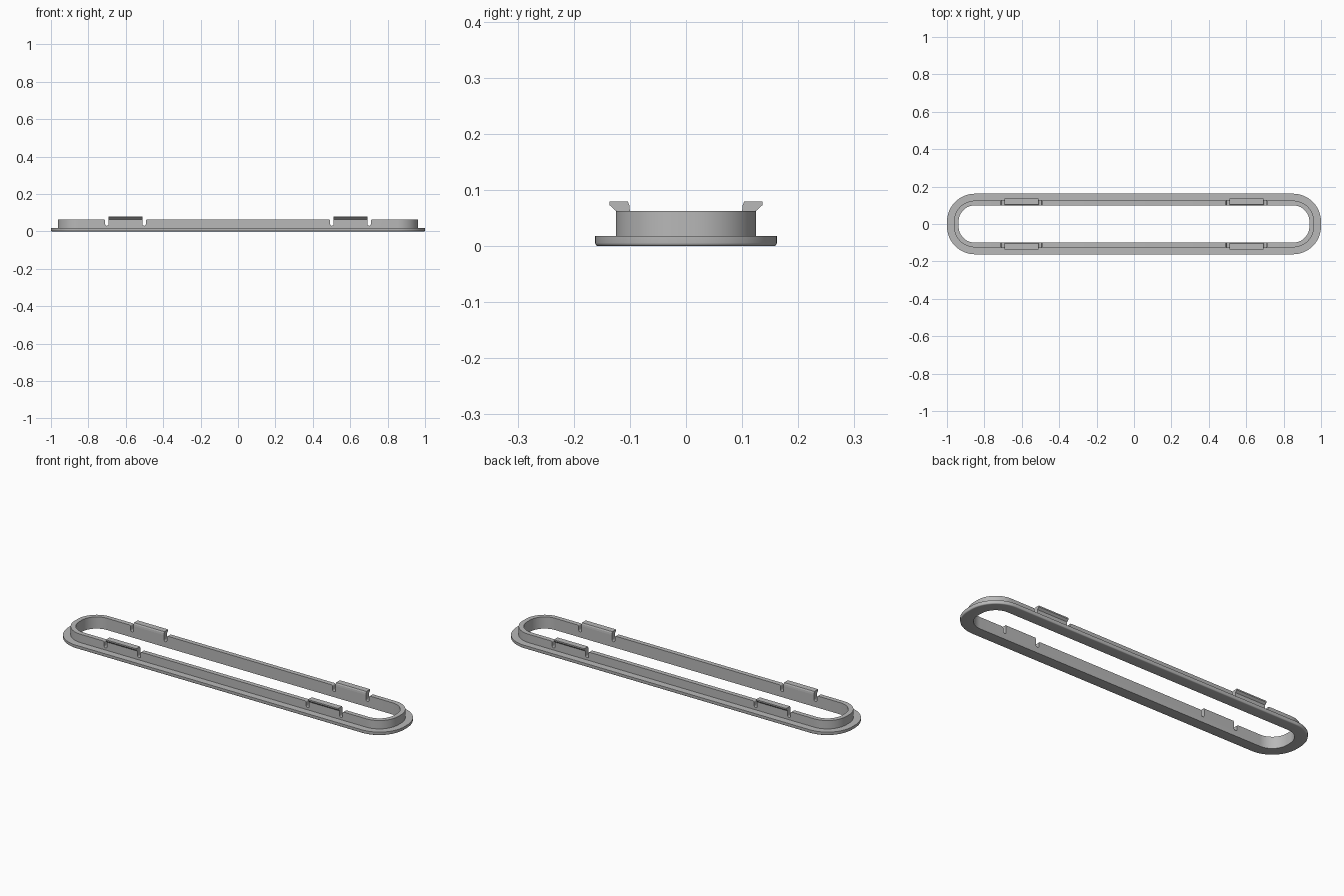
import bpy, bmesh
from math import sin, cos, pi

cube = bpy.data.objects.get("Cube")
if cube:
    bpy.data.objects.remove(cube, do_unlink=True)

HALF_L, HALF_W, CORNER = 1.0, 0.162, 0.15
FLANGE_TOP, WALL_TOP = 0.018, 0.063
SLOT_W, SLOT_FLOOR = 0.018, 0.03
CLIP_IN, CLIP_OUT = 0.511, 0.692

grey = bpy.data.materials.new("Grey plastic")
grey.use_nodes = True
colour = (0.48, 0.48, 0.48, 1)
grey.diffuse_color = colour
grey.node_tree.nodes["Principled BSDF"].inputs["Base Color"].default_value = colour


def make_object(name, bm):
    bmesh.ops.recalc_face_normals(bm, faces=bm.faces)
    mesh = bpy.data.meshes.new(name)
    bm.to_mesh(mesh)
    bm.free()
    mesh.materials.append(grey)
    obj = bpy.data.objects.new(name, mesh)
    bpy.context.collection.objects.link(obj)
    return obj


def activate(obj):
    bpy.ops.object.select_all(action='DESELECT')
    obj.select_set(True)
    bpy.context.view_layer.objects.active = obj


def arc(cx, cz, r, start, end, steps=8):
    return [(cx + r * cos(start + (end - start) * i / steps),
             cz + r * sin(start + (end - start) * i / steps))
            for i in range(steps + 1)]


def rounded_outline(inset, steps=16):
    """Rounded rectangle outline, moved inward by inset."""
    cx, cy, r = HALF_L - CORNER, HALF_W - CORNER, CORNER - inset
    points = []
    for k, (sx, sy) in enumerate([(1, 1), (-1, 1), (-1, -1), (1, -1)]):
        points += arc(sx * cx, sy * cy, r, k * pi / 2, (k + 1) * pi / 2, steps)
    return points


def prism(bm, section, axis, low, high):
    """Extrude a 2D section along x or y."""
    def place(p, t):
        return (t, p[0], p[1]) if axis == 'x' else (p[0], t, p[1])
    a = [bm.verts.new(place(p, low)) for p in section]
    b = [bm.verts.new(place(p, high)) for p in section]
    bm.faces.new(a)
    bm.faces.new(b)
    for i in range(len(a)):
        j = (i + 1) % len(a)
        bm.faces.new((a[i], a[j], b[j], b[i]))


# Flange and upright wall: one closed section swept round the outline
fillet = 0.006
section = [(0.062, 0), (fillet, 0)]
section += [(fillet - fillet * sin(t * pi / 8), fillet - fillet * cos(t * pi / 8))
            for t in range(1, 5)]
section += [(0, FLANGE_TOP), (0.037, FLANGE_TOP), (0.037, WALL_TOP), (0.062, WALL_TOP)]
bm = bmesh.new()
rings = [[bm.verts.new((x, y, z)) for x, y in rounded_outline(inset)]
         for inset, z in section]
for k, ring in enumerate(rings):
    above = rings[(k + 1) % len(rings)]
    for i in range(len(ring)):
        j = (i + 1) % len(ring)
        bm.faces.new((ring[i], ring[j], above[j], above[i]))
frame = make_object("flanged_frame", bm)

# Round-bottomed slots either side of each clip, flared away from the clip
r = SLOT_W / 2
flare = 0.007
bm = bmesh.new()
for side in (-1, 1):
    for edge, out in ((CLIP_IN, -1), (CLIP_OUT, 1)):
        shape = [(0, 0.1), (0, SLOT_FLOOR + r)]
        shape += arc(r, SLOT_FLOOR + r, r, pi, 2 * pi, 10)[1:]
        shape += arc(SLOT_W + flare, WALL_TOP - flare, flare, pi, pi / 2, 5)
        shape += [(SLOT_W + flare, 0.1)]
        prism(bm, [(side * (edge + out * u), z) for u, z in shape], 'y', -0.2, 0.2)
cutter = make_object("slot_cutter", bm)
cutter.hide_render = True
cut = frame.modifiers.new("slots", 'BOOLEAN')
cut.operation = 'DIFFERENCE'
cut.solver = 'EXACT'
cut.object = cutter
activate(frame)
bpy.ops.object.modifier_apply(modifier=cut.name)
bpy.data.objects.remove(cutter, do_unlink=True)
bpy.ops.object.shade_smooth_by_angle(angle=pi / 6)

# Snap hooks on top of the wall between each pair of slots
hook = [(0.1, WALL_TOP), (0.125, WALL_TOP), (0.136, 0.073), (0.136, 0.08),
        (0.104, 0.08), (0.101, 0.073)]
for y_name, sy in (("front", -1), ("back", 1)):
    for x_name, sx in (("right", -1), ("left", 1)):
        bm = bmesh.new()
        prism(bm, [(sy * y, z) for y, z in hook], 'x', sx * CLIP_IN, sx * CLIP_OUT)
        make_object(f"{y_name}_{x_name}_clip", bm)
